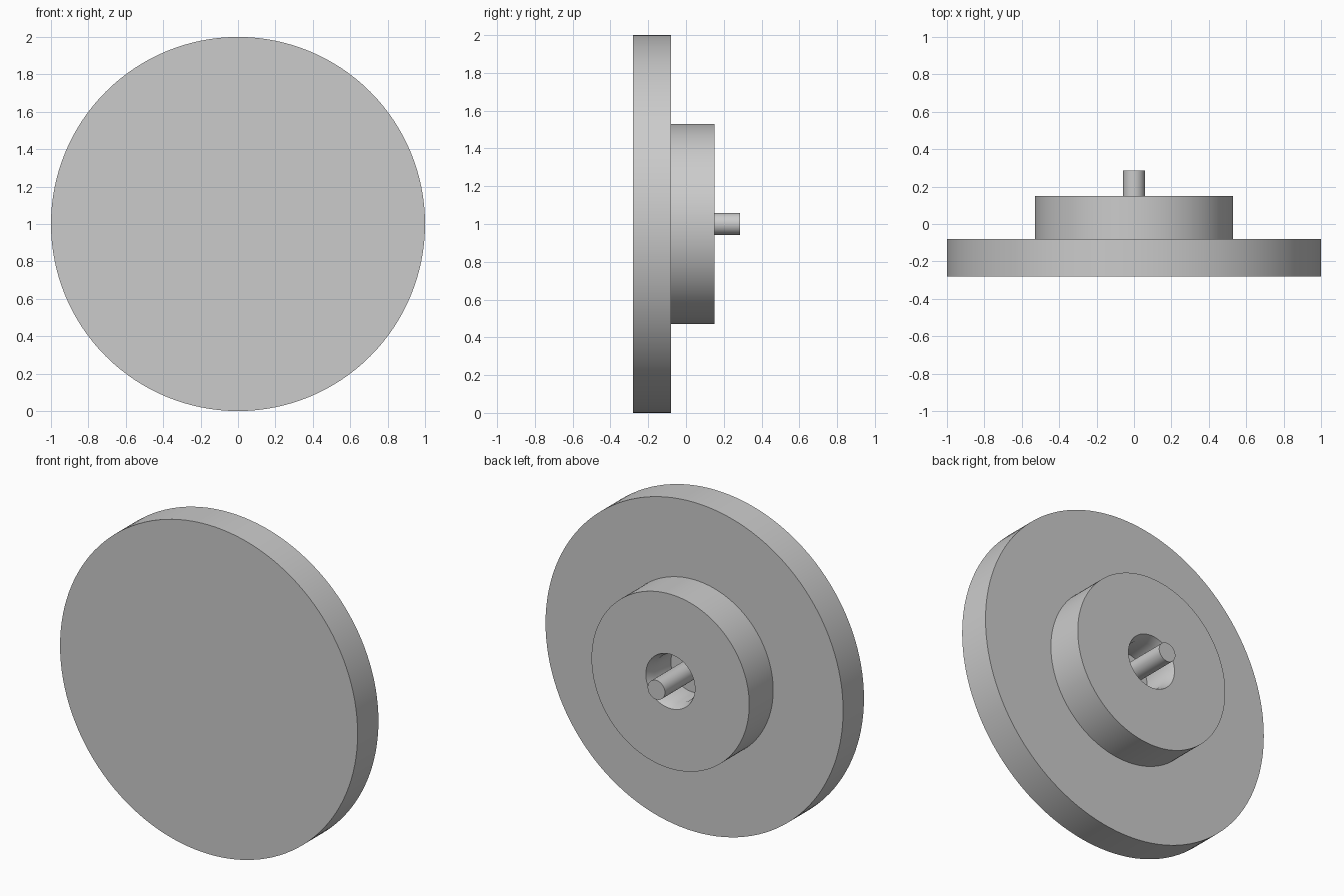
import bpy
import bmesh
import math
from mathutils import Matrix, Vector

cube = bpy.data.objects.get("Cube")
if cube:
    bpy.data.objects.remove(cube, do_unlink=True)

grey = bpy.data.materials.new("light grey")
grey.use_nodes = True
colour = (0.6, 0.6, 0.6, 1)
grey.diffuse_color = colour
grey.node_tree.nodes["Principled BSDF"].inputs["Base Color"].default_value = colour


def turned_part(name, profile, sides=128):
    """Turn a (radius, y) profile around the wheel axis."""
    bm = bmesh.new()
    verts = [bm.verts.new((r, y, 0)) for r, y in profile]
    edges = [bm.edges.new(pair) for pair in zip(verts, verts[1:])]
    bmesh.ops.spin(bm, geom=verts + edges, axis=Vector((0, 1, 0)),
                   cent=(0, 0, 0), angle=math.tau, steps=sides)
    bmesh.ops.remove_doubles(bm, verts=bm.verts, dist=0.0001)
    bmesh.ops.recalc_face_normals(bm, faces=bm.faces)
    bmesh.ops.transform(bm, matrix=Matrix.Translation((0, 0, 1)), verts=bm.verts)
    mesh = bpy.data.meshes.new(name)
    bm.to_mesh(mesh)
    bm.free()
    mesh.materials.append(grey)
    obj = bpy.data.objects.new(name, mesh)
    bpy.context.collection.objects.link(obj)
    bpy.ops.object.select_all(action="DESELECT")
    obj.select_set(True)
    bpy.context.view_layer.objects.active = obj
    bpy.ops.object.shade_smooth_by_angle(angle=math.radians(30))


# Wide disc and raised hub in one body, with a countersunk bore
front, step, back, tip = -0.28, -0.08, 0.15, 0.285
bore_floor = -0.06
turned_part("disc_and_hub", [
    (0, front), (1, front), (1, step), (0.53, step), (0.53, back),
    (0.165, back), (0.144, back - 0.055), (0.144, bore_floor), (0, bore_floor)])

# Axle pin standing in the bore
turned_part("axle_pin", [(0, bore_floor), (0.058, bore_floor), (0.058, tip), (0, tip)], 64)
